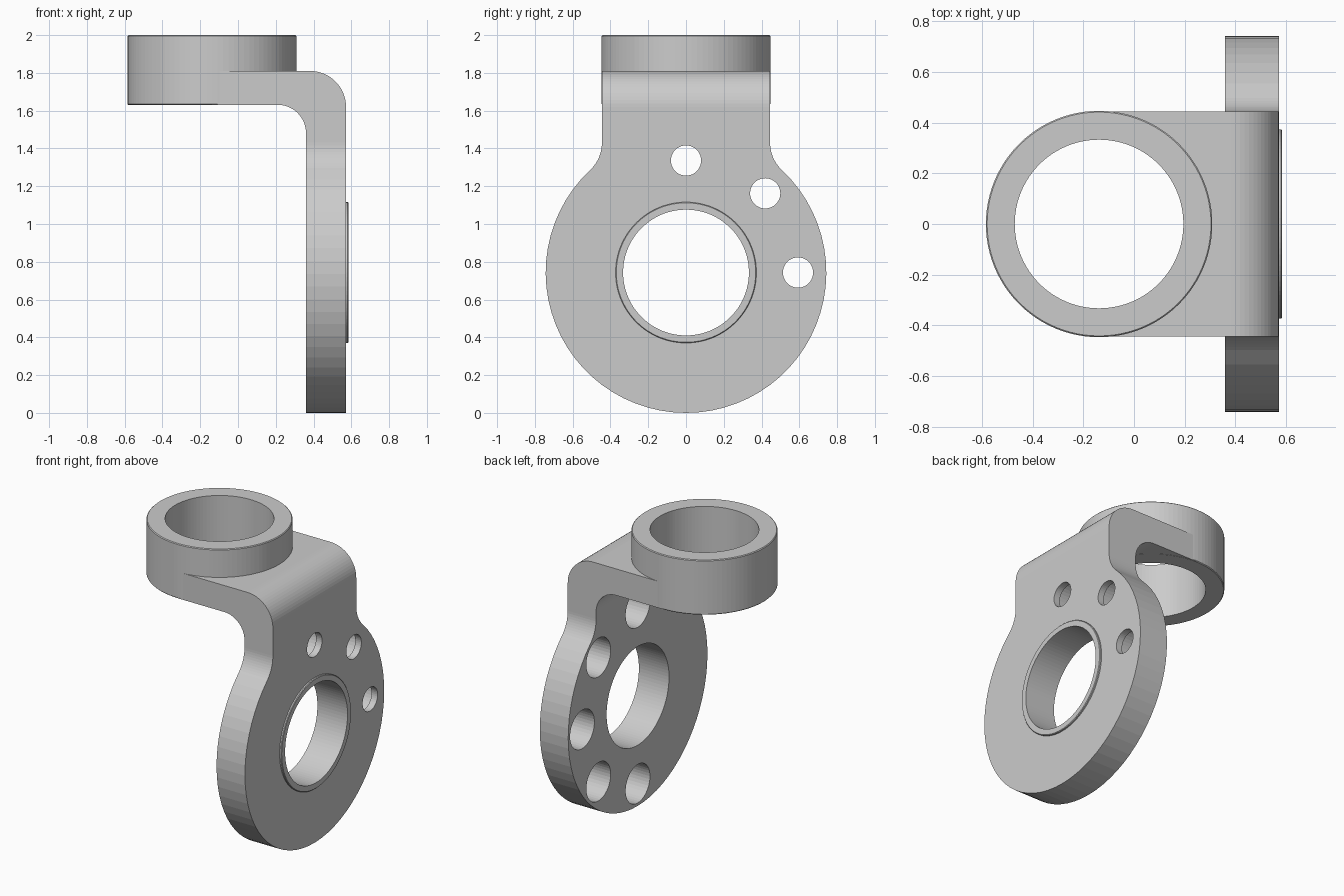
import bpy, bmesh
from math import sin, cos, pi, sqrt, radians, atan2
from mathutils import Matrix, Vector

if "Cube" in bpy.data.objects:
    bpy.data.objects.remove(bpy.data.objects["Cube"])

grey = bpy.data.materials.new("plain grey")
grey.use_nodes = True
COLOUR = (0.6, 0.6, 0.6, 1)
grey.diffuse_color = COLOUR
grey.node_tree.nodes["Principled BSDF"].inputs["Base Color"].default_value = COLOUR

# Main dimensions
PLATE_BACK, PLATE_FRONT, BOSS_FRONT = 0.36, 0.572, 0.585
DISC_Z, DISC_R = 0.743, 0.743
ARM_HALF, ARM_LOW, ARM_HIGH = 0.445, 1.631, 1.81
RING_X, RING_R, RING_LOW, RING_HIGH = -0.138, 0.447, 1.63, 2.0
BORE_R = 0.333


def arc(cx, cy, r, start, end, steps):
    """Points on an arc, angles in degrees."""
    angles = [radians(start + (end - start) * i / steps) for i in range(steps + 1)]
    return [(cx + r * cos(a), cy + r * sin(a)) for a in angles]


def finish(name, bm):
    bmesh.ops.recalc_face_normals(bm, faces=bm.faces)
    mesh = bpy.data.meshes.new(name)
    bm.to_mesh(mesh)
    bm.free()
    mesh.materials.append(grey)
    obj = bpy.data.objects.new(name, mesh)
    bpy.context.collection.objects.link(obj)
    return obj


def prism(name, points, along):
    """Extrude a closed outline of 3D points."""
    bm = bmesh.new()
    face = bm.faces.new([bm.verts.new(p) for p in points])
    moved = bmesh.ops.extrude_face_region(bm, geom=[face])["geom"]
    verts = [g for g in moved if isinstance(g, bmesh.types.BMVert)]
    bmesh.ops.translate(bm, verts=verts, vec=Vector(along))
    return finish(name, bm)


def cylinder(name, start, end, radius, sides, chamfer=0):
    """Cylinder between two points, with optional chamfered rims."""
    start, end = Vector(start), Vector(end)
    axis = end - start
    turn = axis.to_track_quat('Z', 'Y').to_matrix().to_4x4()
    bm = bmesh.new()
    bmesh.ops.create_cone(bm, cap_ends=True, segments=sides, radius1=radius,
                          radius2=radius, depth=axis.length)
    if chamfer:
        rims = [e for e in bm.edges if abs(e.verts[0].co.z - e.verts[1].co.z) < 1e-5]
        bmesh.ops.bevel(bm, geom=rims, offset=chamfer, segments=1, affect='EDGES')
    bm.transform(Matrix.Translation((start + end) / 2) @ turn)
    return finish(name, bm)


def combine(target, tool, operation):
    mod = target.modifiers.new(tool.name, 'BOOLEAN')
    mod.operation, mod.solver, mod.object = operation, 'EXACT', tool
    bpy.context.view_layer.objects.active = target
    bpy.ops.object.modifier_apply(modifier=mod.name)
    bpy.data.objects.remove(tool)


# Bent L-shaped slab, seen along y
side = [(PLATE_BACK, -0.1), (PLATE_FRONT, -0.1)]
side += arc(PLATE_FRONT - 0.19, ARM_HIGH - 0.19, 0.19, 0, 90, 16)
side += [(RING_X, ARM_HIGH), (RING_X, ARM_LOW)]
side += arc(PLATE_BACK - 0.15, ARM_LOW - 0.15, 0.15, 90, 0, 16)
bracket = prism("bracket", [(x, -0.9, z) for x, z in side], (0, 1.8, 0))

# Outline of disc, filleted neck and arm, seen along x
FILLET = 0.2
fillet_y = ARM_HALF + FILLET
rise = sqrt((DISC_R + FILLET) ** 2 - fillet_y ** 2)
join = atan2(rise, fillet_y) * 180 / pi
neck = arc(fillet_y, DISC_Z + rise, FILLET, 180 + join, 180, 10)
outline = arc(0, DISC_Z, DISC_R, -180 - join, join, 52)[1:-1]
outline += neck + [(ARM_HALF, 1.9), (-ARM_HALF, 1.9)]
outline += [(-y, z) for y, z in reversed(neck)]
shape = prism("outline_shape", [(-0.3, y, z) for y, z in outline], (1.2, 0, 0))
combine(bracket, shape, 'INTERSECT')

# Clamp ring and raised boss
ring = cylinder("clamp_ring", (RING_X, 0, RING_LOW), (RING_X, 0, RING_HIGH),
                RING_R, 96, 0.005)
combine(bracket, ring, 'UNION')
boss = cylinder("boss", (0.5, 0, DISC_Z), (BOSS_FRONT, 0, DISC_Z), 0.373, 96, 0.004)
combine(bracket, boss, 'UNION')

# Large bores through the ring and the disc
cuts = [cylinder("ring_bore", (RING_X, 0, 1.5), (RING_X, 0, 2.1), BORE_R, 96),
        cylinder("disc_bore", (0.2, 0, DISC_Z), (0.7, 0, DISC_Z), BORE_R, 96)]

# Eight bolt holes, counterbored from the back
for i in range(8):
    y, z = 0.593 * sin(i * pi / 4), DISC_Z + 0.593 * cos(i * pi / 4)
    cuts.append(cylinder("bolt_hole", (0.3, y, z), (0.7, y, z), 0.08, 40))
    cuts.append(cylinder("counterbore", (0.3, y, z), (0.527, y, z), 0.13, 40))

# Set-screw holes across the ring
for dx, dy in ((0.5, 0), (0, 0.5)):
    cuts.append(cylinder("screw_hole", (RING_X - dx, -dy, 1.91),
                         (RING_X + dx, dy, 1.91), 0.03, 24))

for cut in cuts:
    combine(bracket, cut, 'DIFFERENCE')
